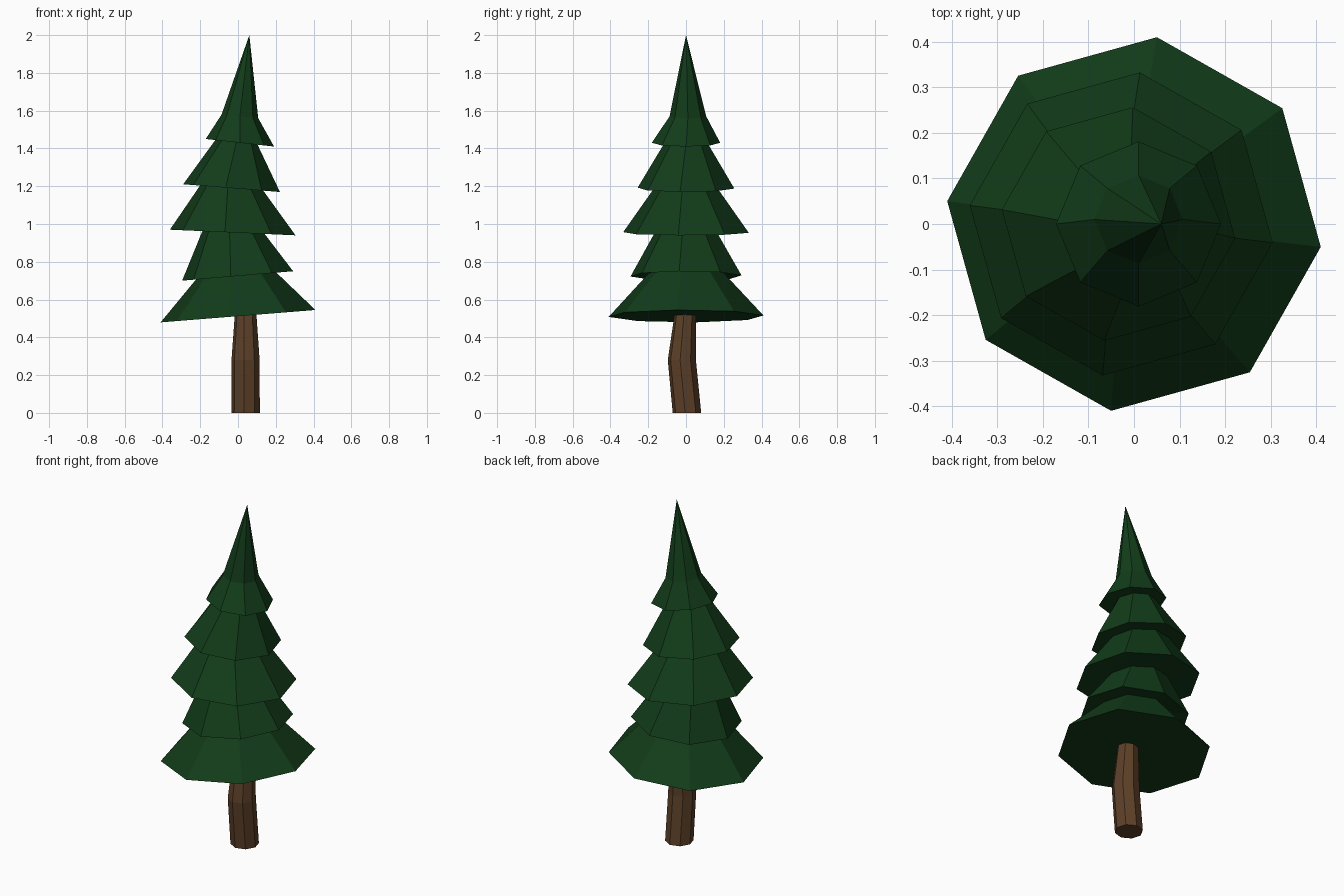
import bpy, bmesh
from math import sin, cos, radians

if "Cube" in bpy.data.objects:
    bpy.data.objects.remove(bpy.data.objects["Cube"])

SIDES = 8


def material(name, rgb):
    m = bpy.data.materials.new(name)
    m.diffuse_color = (*rgb, 1)
    m.use_nodes = True
    m.node_tree.nodes["Principled BSDF"].inputs["Base Color"].default_value = m.diffuse_color
    return m


def loft(name, rings, mat, apex=None):
    """Skin octagonal rings (cx, cy, z, radius, slope along x, start angle)."""
    bm = bmesh.new()
    loops = []
    for cx, cy, z, r, slope, start in rings:
        loop = []
        for i in range(SIDES):
            a = radians(start + 360 * i / SIDES)
            x = r * cos(a)
            loop.append(bm.verts.new((cx + x, cy + r * sin(a), z + slope * x)))
        loops.append(loop)
    for low, high in zip(loops, loops[1:]):
        for i in range(SIDES):
            j = (i + 1) % SIDES
            bm.faces.new((low[i], low[j], high[j], high[i]))
    bm.faces.new(loops[0][::-1])
    if apex:
        tip = bm.verts.new(apex)
        for i in range(SIDES):
            bm.faces.new((loops[-1][i], loops[-1][(i + 1) % SIDES], tip))
    else:
        bm.faces.new(loops[-1])
    bmesh.ops.recalc_face_normals(bm, faces=bm.faces)
    mesh = bpy.data.meshes.new(name)
    bm.to_mesh(mesh)
    bm.free()
    mesh.materials.append(mat)
    obj = bpy.data.objects.new(name, mesh)
    bpy.context.collection.objects.link(obj)
    return obj


green = material("needle_green", (0.006, 0.045, 0.010))
brown = material("bark_brown", (0.107, 0.051, 0.021))

# Trunk with a slight bend
loft("trunk", [
    (0.04, 0.005, 0.0, 0.076, 0, -7),
    (0.04, -0.022, 0.28, 0.075, 0, -7),
    (0.04, -0.003, 0.53, 0.057, 0.08, -7),
], brown)

# Foliage: alternating skirt edge and tucked-in neck, each tier tilted
loft("foliage", [
    (0.0, 0.0, 0.512, 0.413, 0.08, -7),
    (-0.01, 0.0, 0.74, 0.20, 0.085, -7),
    (-0.002, 0.0, 0.725, 0.296, 0.085, -7),
    (-0.025, 0.0, 0.96, 0.163, -0.045, -7),
    (-0.028, 0.0, 0.955, 0.335, -0.045, -7),
    (-0.034, 0.0, 1.195, 0.165, -0.08, -7),
    (-0.034, 0.0, 1.19, 0.258, -0.08, -7),
    (-0.008, 0.0, 1.435, 0.11, -0.11, 0),
    (0.01, 0.0, 1.43, 0.181, -0.11, 0),
    (0.01, 0.01, 1.57, 0.097, -0.10, 0),
], green, apex=(0.06, 0.0, 2.0))
